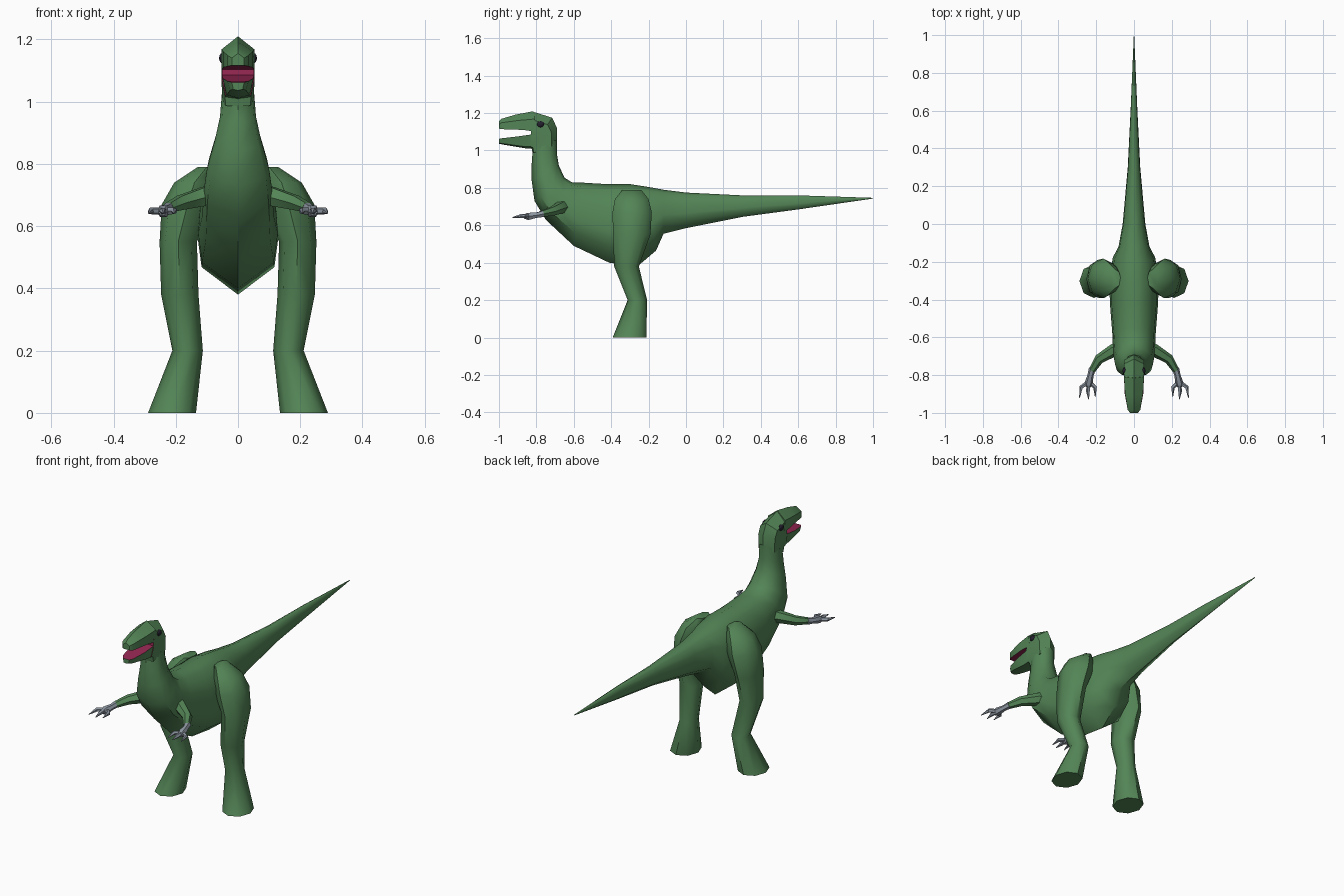
import bpy, bmesh, math
from mathutils import Vector

if "Cube" in bpy.data.objects:
    bpy.data.objects.remove(bpy.data.objects["Cube"])


def material(name, rgb):
    m = bpy.data.materials.new(name)
    m.diffuse_color = (*rgb, 1)
    m.use_nodes = True
    m.node_tree.nodes["Principled BSDF"].inputs["Base Color"].default_value = m.diffuse_color
    return m


GREEN = material("green skin", (0.088, 0.235, 0.094))
PINK = material("mouth pink", (0.30, 0.02, 0.085))
GREY = material("claw grey", (0.27, 0.31, 0.36))
DARK = material("eye dark", (0.018, 0.014, 0.028))


def loft(name, rings, mats, paint=None, mirror=False, angle=35):
    """Skin a list of equal-length rings, cap both ends, optionally mirror in x."""
    bm = bmesh.new()
    vs = [[bm.verts.new(p) for p in ring] for ring in rings]
    n = len(vs[0])
    for a, b in zip(vs, vs[1:]):
        for i in range(n):
            j = (i + 1) % n
            bm.faces.new((a[i], a[j], b[j], b[i]))
    bm.faces.new(vs[0])
    bm.faces.new(vs[-1])
    bmesh.ops.recalc_face_normals(bm, faces=bm.faces)
    bm.normal_update()
    if paint:
        for f in bm.faces:
            f.material_index = int(paint(f))
    me = bpy.data.meshes.new(name)
    bm.to_mesh(me)
    bm.free()
    ob = bpy.data.objects.new(name, me)
    bpy.context.collection.objects.link(ob)
    for m in mats:
        me.materials.append(m)
    finish(ob, mirror, angle)
    return ob


def finish(ob, mirror, angle=35):
    bpy.ops.object.select_all(action='DESELECT')
    ob.select_set(True)
    bpy.context.view_layer.objects.active = ob
    bpy.ops.object.shade_smooth_by_angle(angle=math.radians(angle))
    if mirror:
        ob.modifiers.new("mirror", 'MIRROR')


def spine_rings(half_shape, sections):
    """Section = top y,z, bottom y,z, half width. Shape = (width, height) fractions."""
    shape = half_shape + [(-u, v) for u, v in half_shape[::-1] if u > 0]
    return [[(u * w, by + (ty - by) * v, bz + (tz - bz) * v) for u, v in shape]
            for ty, tz, by, bz, w in sections]


def tube_rings(path, n=6):
    """Path = x, y, z, radius; rings face along the path."""
    pts = [Vector(p[:3]) for p in path]
    out = []
    for i, p in enumerate(pts):
        d = pts[min(i + 1, len(pts) - 1)] - pts[max(i - 1, 0)]
        q = d.to_track_quat('Z', 'Y')
        r = path[i][3]
        out.append([p + q @ Vector((r * math.cos(2 * math.pi * k / n),
                                    r * math.sin(2 * math.pi * k / n), 0)) for k in range(n)])
    return out


# Body: tail, torso and neck in one skin
body_shape = [(0, 0), (0.9, 0.2), (1, 0.42), (0.93, 0.7), (0.58, 0.93), (0, 1)]
loft("body", spine_rings(body_shape, [
    (1.0, 0.747, 1.0, 0.743, 0.001),
    (0.60, 0.76, 0.60, 0.685, 0.018),
    (0.30, 0.76, 0.30, 0.645, 0.033),
    (0.0, 0.775, 0.0, 0.585, 0.06),
    (-0.12, 0.79, -0.12, 0.555, 0.082),
    (-0.20, 0.805, -0.16, 0.465, 0.112),
    (-0.31, 0.822, -0.26, 0.38, 0.13),
    (-0.42, 0.82, -0.41, 0.40, 0.128),
    (-0.55, 0.828, -0.60, 0.49, 0.115),
    (-0.61, 0.83, -0.75, 0.63, 0.11),
    (-0.65, 0.855, -0.81, 0.73, 0.10),
    (-0.68, 0.92, -0.825, 0.84, 0.075),
    (-0.69, 0.98, -0.825, 0.93, 0.058),
    (-0.69, 1.06, -0.82, 1.00, 0.052),
]), [GREEN], angle=50)

# Head: skull with a pink back wall of the mouth
head_shape = [(0, 0), (0.8, 0.05), (1, 0.3), (1, 0.78), (0, 1)]
loft("skull", spine_rings(head_shape, [
    (-0.69, 1.03, -0.82, 0.985, 0.050),
    (-0.69, 1.12, -0.825, 1.01, 0.052),
    (-0.715, 1.175, -0.83, 1.01, 0.053),
    (-0.82, 1.208, -0.835, 1.012, 0.052),
]), [GREEN, PINK], lambda f: f.normal.y < -0.9 and f.calc_center_median().y < -0.82)

# Jaws: inner surfaces pink
loft("upper_jaw", spine_rings([(0, 0), (1, 0), (1, 0.62), (0, 1)], [
    (-0.815, 1.21, -0.80, 1.10, 0.053),
    (-0.91, 1.192, -0.87, 1.11, 0.048),
    (-0.985, 1.17, -0.985, 1.114, 0.033),
    (-1.0, 1.155, -1.0, 1.117, 0.020),
]), [GREEN, PINK], lambda f: f.normal.z < -0.8)
loft("lower_jaw", spine_rings([(0, 0), (0.75, 0.15), (1, 1), (0, 1)], [
    (-0.81, 1.088, -0.81, 1.008, 0.053),
    (-0.90, 1.075, -0.86, 1.012, 0.049),
    (-0.98, 1.066, -0.98, 1.032, 0.034),
    (-1.0, 1.062, -1.0, 1.036, 0.020),
]), [GREEN, PINK], lambda f: f.normal.z > 0.8)

# Eyes
bpy.ops.mesh.primitive_uv_sphere_add(segments=8, ring_count=6, location=(0, 0, 0))
eye = bpy.context.object
eye.name = "eyes"
for v in eye.data.vertices:
    v.co = (0.05 + v.co.x * 0.011, -0.778 + v.co.y * 0.021, 1.14 + v.co.z * 0.017)
eye.data.materials.append(DARK)
finish(eye, True)

# Legs: stacked octagons from hip to flat foot (x, y, z, rx, ry)
legs = [(0.10, -0.29, 0.79, 0.03, 0.05), (0.14, -0.29, 0.74, 0.065, 0.09),
        (0.162, -0.288, 0.67, 0.083, 0.105), (0.192, -0.29, 0.55, 0.06, 0.10),
        (0.187, -0.318, 0.38, 0.06, 0.066), (0.162, -0.26, 0.2, 0.049, 0.052),
        (0.212, -0.302, 0.0, 0.077, 0.09)]
loft("legs", [[(x + rx * math.cos(k * math.pi / 4), y + ry * math.sin(k * math.pi / 4), z)
               for k in range(8)] for x, y, z, rx, ry in legs], [GREEN], mirror=True, angle=50)

# Arms
loft("arms", tube_rings([(0.06, -0.655, 0.70, 0.045), (0.11, -0.67, 0.695, 0.034),
                         (0.185, -0.715, 0.675, 0.026), (0.222, -0.775, 0.66, 0.018)]),
     [GREEN], mirror=True, angle=50)

# Hands and claws
loft("hands", tube_rings([(0.22, -0.765, 0.661, 0.019), (0.23, -0.80, 0.654, 0.016),
                          (0.24, -0.845, 0.648, 0.022), (0.243, -0.865, 0.645, 0.012)]),
     [GREY], mirror=True, angle=50)
for label, mid, tip in (("inner", (0.205, -0.865), (0.205, -0.915)),
                        ("middle", (0.243, -0.885), (0.24, -0.928)),
                        ("outer", (0.28, -0.865), (0.288, -0.92))):
    loft(label + "_claws", tube_rings([(0.238, -0.835, 0.648, 0.012), (*mid, 0.649, 0.011),
                                       (*tip, 0.642, 0.002)], 5), [GREY], mirror=True)
